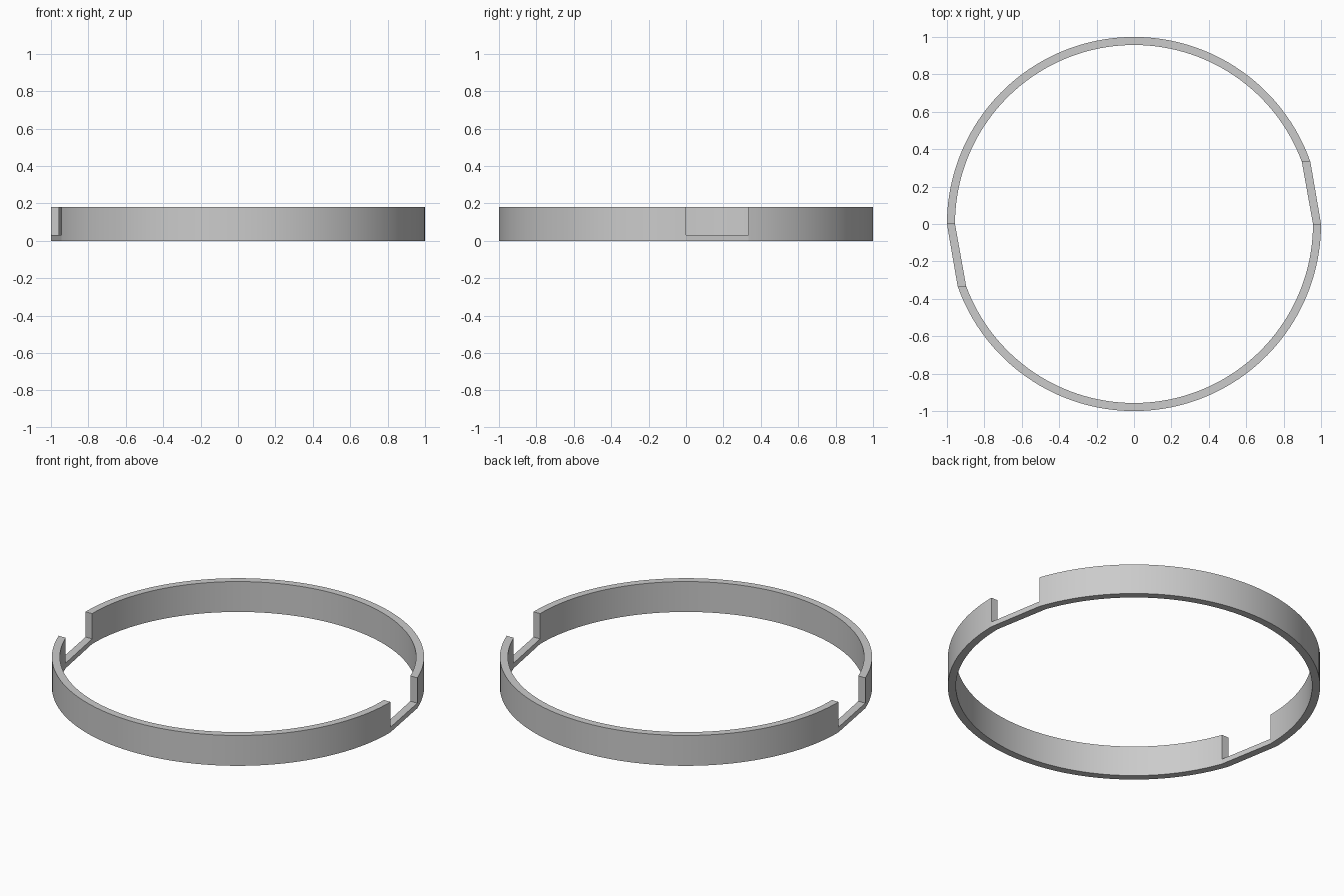
import bpy, bmesh
from math import asin, pi, cos, sin

if "Cube" in bpy.data.objects:
    bpy.data.objects.remove(bpy.data.objects["Cube"])

R_OUT, R_IN = 1.0, 0.957      # ring radii
GAP = 0.333                   # y extent of each notch
LOW, HIGH = 0.03, 0.18        # bar height, wall height
N = 72                        # segments per half arc

bm = bmesh.new()


def section(t, turn):
    """Outer and inner floor points at t along one arc, both notch ends cut level in y."""
    pts = []
    for r in (R_OUT, R_IN):
        start = asin(GAP / r)
        a = start + (pi - start) * t + turn
        pts.append(bm.verts.new((r * cos(a), r * sin(a), 0)))
    return pts


# footprint: two arcs, joined by a straight bar across each notch
halves = [[section(k / N, turn) for k in range(N + 1)] for turn in (0, pi)]
loop = halves[0] + halves[1]
floor = []
for k, (o, i) in enumerate(loop):
    o2, i2 = loop[(k + 1) % len(loop)]
    floor.append(bm.faces.new((o, o2, i2, i)))


def raise_faces(faces, height):
    """Extrude faces upward and return the new top faces."""
    new = bmesh.ops.extrude_face_region(bm, geom=faces, use_keep_orig=True)["geom"]
    for v in new:
        if isinstance(v, bmesh.types.BMVert):
            v.co.z += height
    return [f for f in new if isinstance(f, bmesh.types.BMFace)]


# low band all around
tops = raise_faces(floor, LOW)

# tall walls on the arcs only; the notch bars stay low
bars = [f for f in tops if max(e.calc_length() for e in f.edges) > 0.2]
arcs = [f for f in tops if f not in bars]
raise_faces(arcs, HIGH - LOW)
bmesh.ops.delete(bm, geom=arcs, context='FACES_ONLY')
bmesh.ops.recalc_face_normals(bm, faces=bm.faces)

mesh = bpy.data.meshes.new("notched_ring")
bm.to_mesh(mesh)
bm.free()
ring = bpy.data.objects.new("notched_ring", mesh)
bpy.context.collection.objects.link(ring)

# smooth curved walls, sharp corners
bpy.context.view_layer.objects.active = ring
ring.select_set(True)
bpy.ops.object.shade_smooth_by_angle(angle=0.14)
